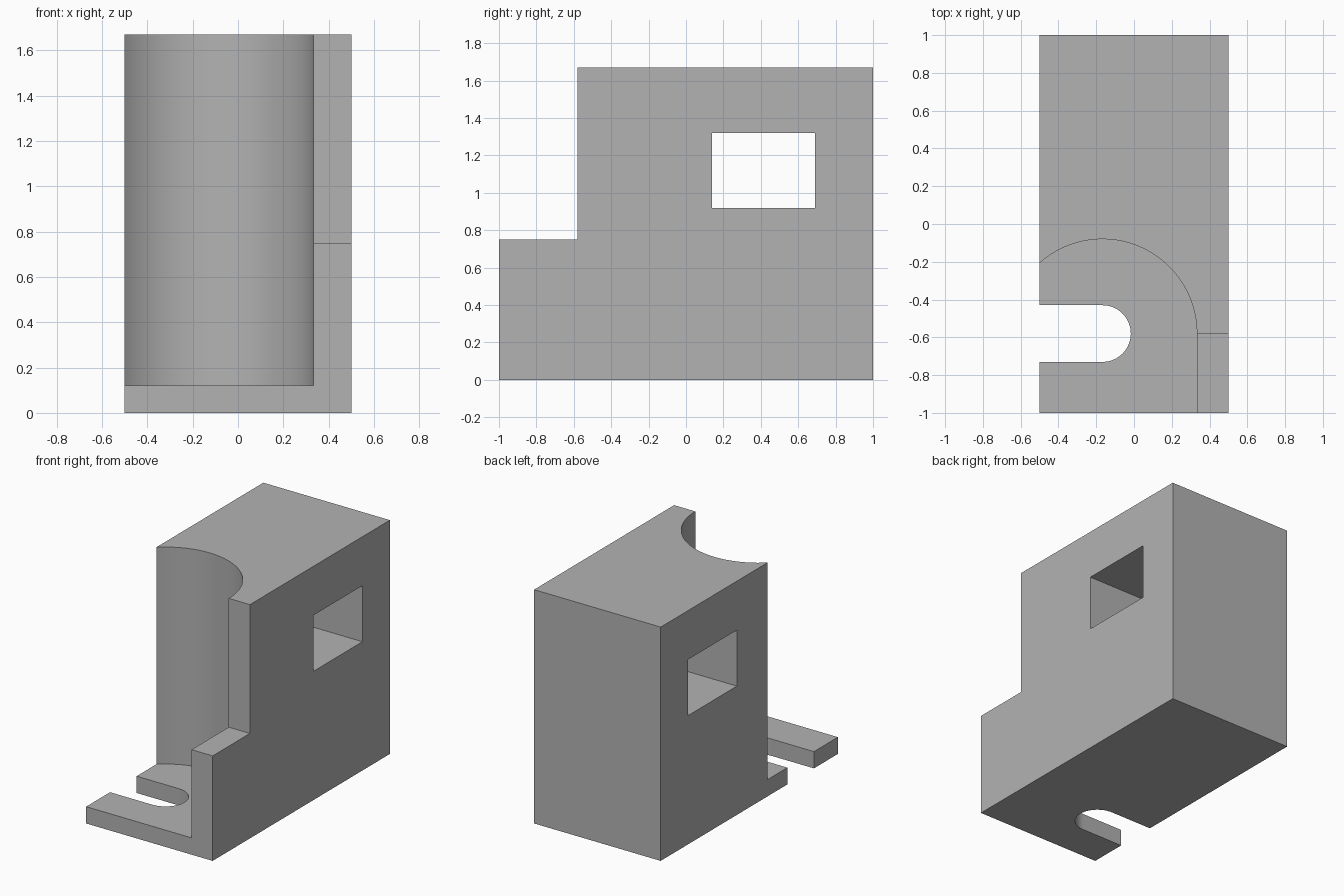
import bpy, bmesh, math
from mathutils import Vector

if "Cube" in bpy.data.objects:
    bpy.data.objects.remove(bpy.data.objects["Cube"])

CX, CY = -0.167, -0.58      # shared axis of the bore and the slot
BORE_R, SLOT_R = 0.5, 0.15
FLOOR = 0.12                # thickness of the foot plate

grey = bpy.data.materials.new("light grey")
grey.diffuse_color = (0.45, 0.45, 0.45, 1)
grey.use_nodes = True
grey.node_tree.nodes["Principled BSDF"].inputs["Base Color"].default_value = grey.diffuse_color


def prism(name, points, offset):
    """Extrude a flat outline along an offset vector."""
    bm = bmesh.new()
    face = bm.faces.new([bm.verts.new(p) for p in points])
    new = bmesh.ops.extrude_face_region(bm, geom=[face])["geom"]
    bmesh.ops.translate(bm, vec=Vector(offset),
                        verts=[v for v in new if isinstance(v, bmesh.types.BMVert)])
    bmesh.ops.recalc_face_normals(bm, faces=bm.faces)
    mesh = bpy.data.meshes.new(name)
    bm.to_mesh(mesh)
    bm.free()
    mesh.materials.append(grey)
    obj = bpy.data.objects.new(name, mesh)
    bpy.context.collection.objects.link(obj)
    return obj


def arc(radius, start, end, z, steps):
    angles = [math.radians(start + (end - start) * i / steps) for i in range(steps + 1)]
    return [(CX + radius * math.cos(a), CY + radius * math.sin(a), z) for a in angles]


# Stepped block, drawn as a side outline and extruded across the width
side = [(-1, 0), (1, 0), (1, 1.67), (-0.58, 1.67), (-0.58, 0.75), (-1, 0.75)]
block = prism("bracket_block", [(-0.5, y, z) for y, z in side], (1, 0, 0))

# Round-backed bore, open to the front and the left
bore = prism("bore_cutter",
             [(-0.8, -1.2, FLOOR), (CX + BORE_R, -1.2, FLOOR)]
             + arc(BORE_R, 0, 180, FLOOR, 48) + [(-0.8, CY, FLOOR)],
             (0, 0, 2))

# Bolt slot through the foot plate, open to the left
slot = prism("slot_cutter",
             [(-0.8, CY - SLOT_R, -0.1)] + arc(SLOT_R, -90, 90, -0.1, 32)
             + [(-0.8, CY + SLOT_R, -0.1)],
             (0, 0, 0.4))

# Rectangular window straight through the body
window = prism("window_cutter",
               [(-0.8, y, z) for y, z in [(0.14, 0.92), (0.69, 0.92), (0.69, 1.32), (0.14, 1.32)]],
               (1.6, 0, 0))

bpy.context.view_layer.objects.active = block
block.select_set(True)
for cutter in (bore, slot, window):
    cutter.hide_render = True
    mod = block.modifiers.new(cutter.name, "BOOLEAN")
    mod.operation, mod.solver, mod.object = "DIFFERENCE", "EXACT", cutter
    bpy.ops.object.modifier_apply(modifier=mod.name)
    bpy.data.objects.remove(cutter, do_unlink=True)

# Smooth curved walls, crisp corners
bpy.ops.object.shade_smooth_by_angle(angle=math.radians(30))
